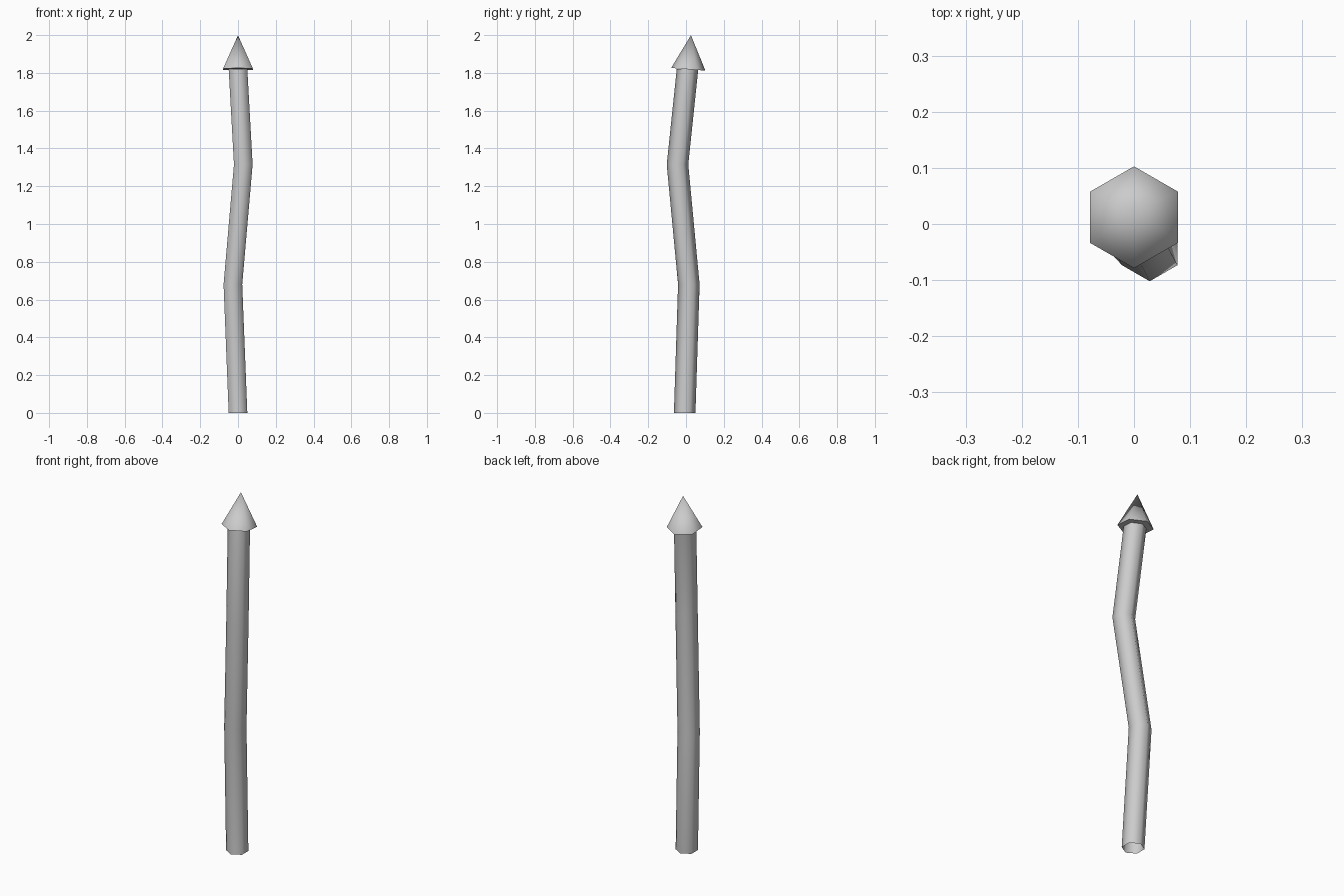
import bpy, bmesh, math
from mathutils import Matrix, Vector

if "Cube" in bpy.data.objects:
    bpy.data.objects.remove(bpy.data.objects["Cube"])

SIDES = 6


def make_object(name, bm):
    bmesh.ops.recalc_face_normals(bm, faces=bm.faces)
    mesh = bpy.data.meshes.new(name)
    bm.to_mesh(mesh)
    bm.free()
    mesh.shade_smooth()
    obj = bpy.data.objects.new(name, mesh)
    bpy.context.collection.objects.link(obj)
    return obj


def ring(bm, centre, radius):
    # hexagon with a corner towards -y and flats towards +-x
    angles = [math.pi / 2 + 2 * math.pi * i / SIDES for i in range(SIDES)]
    return [bm.verts.new(Vector(centre) + radius * Vector((math.cos(a), math.sin(a), 0)))
            for a in angles]


def bridge(bm, low, high):
    for i in range(SIDES):
        j = (i + 1) % SIDES
        bm.faces.new((low[i], low[j], high[j], high[i]))


# Crooked shaft: open hexagonal tube through four points
path = [(0, -0.007, 0), (-0.027, 0.015, 0.68), (0.028, -0.045, 1.315), (0, 0.008, 1.82)]
bm = bmesh.new()
rings = [ring(bm, p, 0.057) for p in path]
for low, high in zip(rings, rings[1:]):
    bridge(bm, low, high)
make_object("shaft", bm)

# Pointed tip: hexagonal cone leaning slightly backwards
bm = bmesh.new()
base = ring(bm, (0, 0, 0), 0.091)
apex = bm.verts.new((0, 0, 0.181))
for i in range(SIDES):
    bm.faces.new((base[i], base[(i + 1) % SIDES], apex))
bm.faces.new(base)
tip = make_object("pointed_tip", bm)
tip.matrix_world = Matrix.Translation((0, 0.012, 1.819)) @ Matrix.Rotation(math.radians(-4.5), 4, 'X')
bpy.context.view_layer.objects.active = tip
tip.select_set(True)
bpy.ops.object.shade_smooth_by_angle(angle=math.radians(65))
